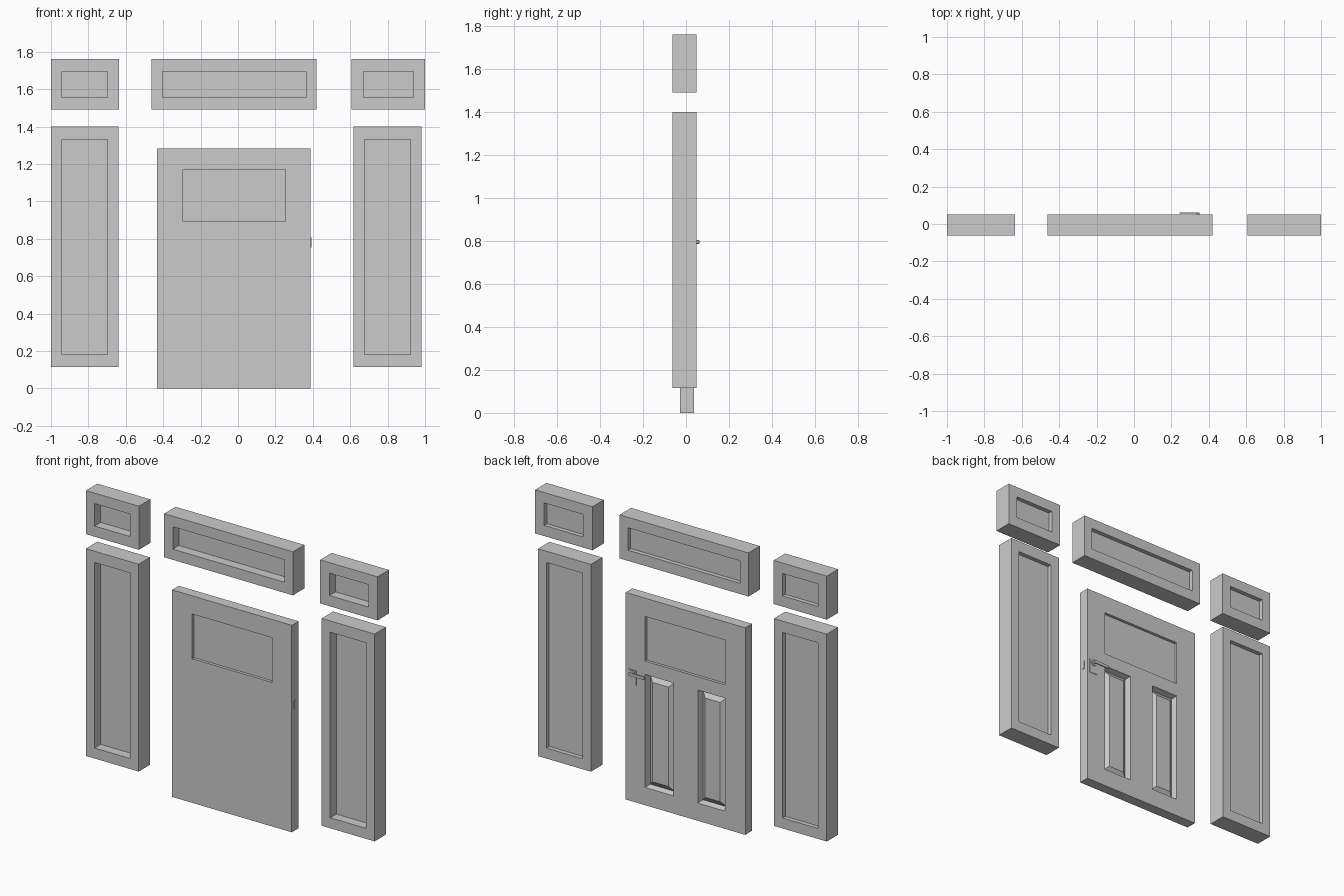
import bpy, bmesh, math

if "Cube" in bpy.data.objects:
    bpy.data.objects.remove(bpy.data.objects["Cube"])


def finish(bm, name):
    bmesh.ops.remove_doubles(bm, verts=bm.verts, dist=1e-5)
    bmesh.ops.recalc_face_normals(bm, faces=bm.faces)
    me = bpy.data.meshes.new(name)
    bm.to_mesh(me)
    bm.free()
    ob = bpy.data.objects.new(name, me)
    bpy.context.collection.objects.link(ob)
    return ob


def slab(name, xs, zs, y0, y1, front, back):
    """Slab gridded by xs, zs; front/back map a cell to (inset, depth) steps."""
    bm = bmesh.new()

    def quad(*pts):
        bm.faces.new([bm.verts.new(p) for p in pts])

    def ring(i, j, y, inset):
        a, b = xs[i] + inset, xs[i + 1] - inset
        c, d = zs[j] + inset, zs[j + 1] - inset
        return [(a, y, c), (b, y, c), (b, y, d), (a, y, d)]

    for y, sign, cells in ((y0, 1, front), (y1, -1, back)):
        for i in range(len(xs) - 1):
            for j in range(len(zs) - 1):
                cur = ring(i, j, y, 0)
                for inset, depth in cells.get((i, j), []):
                    new = ring(i, j, y + sign * depth, inset)
                    for k in range(4):
                        m = (k + 1) % 4
                        quad(cur[k], cur[m], new[m], new[k])
                    cur = new
                quad(*cur)
    # outer rim
    for a, b in zip(xs, xs[1:]):
        for z in (zs[0], zs[-1]):
            quad((a, y0, z), (b, y0, z), (b, y1, z), (a, y1, z))
    for a, b in zip(zs, zs[1:]):
        for x in (xs[0], xs[-1]):
            quad((x, y0, a), (x, y0, b), (x, y1, b), (x, y1, a))
    return finish(bm, name)


def box(name, x0, x1, y0, y1, z0, z1):
    return slab(name, [x0, x1], [z0, z1], y0, y1, {}, {})


# Framed windows around the door: deep recess in front, shallow behind
TOP = [1.49, 1.556, 1.695, 1.76]
SIDE = [0.115, 0.18, 1.33, 1.40]
windows = {
    "left_top_window": ([-1.0, -0.94, -0.697, -0.636], TOP),
    "centre_top_window": ([-0.463, -0.404, 0.363, 0.42], TOP),
    "right_top_window": ([0.607, 0.67, 0.938, 1.0], TOP),
    "left_side_window": ([-1.0, -0.94, -0.697, -0.638], SIDE),
    "right_side_window": ([0.617, 0.676, 0.922, 0.98], SIDE),
}
for name, (xs, zs) in windows.items():
    slab(name, xs, zs, -0.062, 0.05,
         {(1, 1): [(0, 0.06)]}, {(1, 1): [(0, 0.027)]})

# Door: window on both faces (three cells wide), two raised panels behind
X = [-0.433, -0.295, 0.253, 0.388]
door_y = (-0.028, 0.038)
pane = {(1, 1): [(0, 0.018)]}
slab("door_upper", X, [0.85, 0.893, 1.17, 1.283], *door_y, pane, pane).name = "door_upper"
raised = [(0.01, 0.035), (0.042, 0.012)]
slab("door_lower", [X[0], -0.295, -0.108, 0.06, 0.253, X[3]],
     [0.0, 0.11, 0.81, 0.85], *door_y, {},
     {(1, 1): raised, (3, 1): raised})

# Handle plate, stem and lever on the back, latch plate on the door edge
box("handle_plate", 0.314, 0.372, 0.036, 0.041, 0.725, 0.817)
box("latch_plate", 0.386, 0.392, -0.006, 0.012, 0.754, 0.807)


def rod(name, radius, length, loc, rot):
    bpy.ops.mesh.primitive_cylinder_add(vertices=16, radius=radius, depth=length,
                                        location=loc, rotation=rot)
    ob = bpy.context.object
    ob.name = name
    bpy.ops.object.shade_smooth_by_angle()
    return ob


rod("handle_rose", 0.02, 0.006, (0.342, 0.043, 0.795), (math.pi / 2, 0, 0))
rod("handle_stem", 0.009, 0.022, (0.342, 0.05, 0.795), (math.pi / 2, 0, 0))
lever = box("handle_lever", 0.243, 0.351, 0.055, 0.062, 0.785, 0.805)
bev = lever.modifiers.new("rounded", "BEVEL")
bev.width = 0.003
bev.segments = 2
